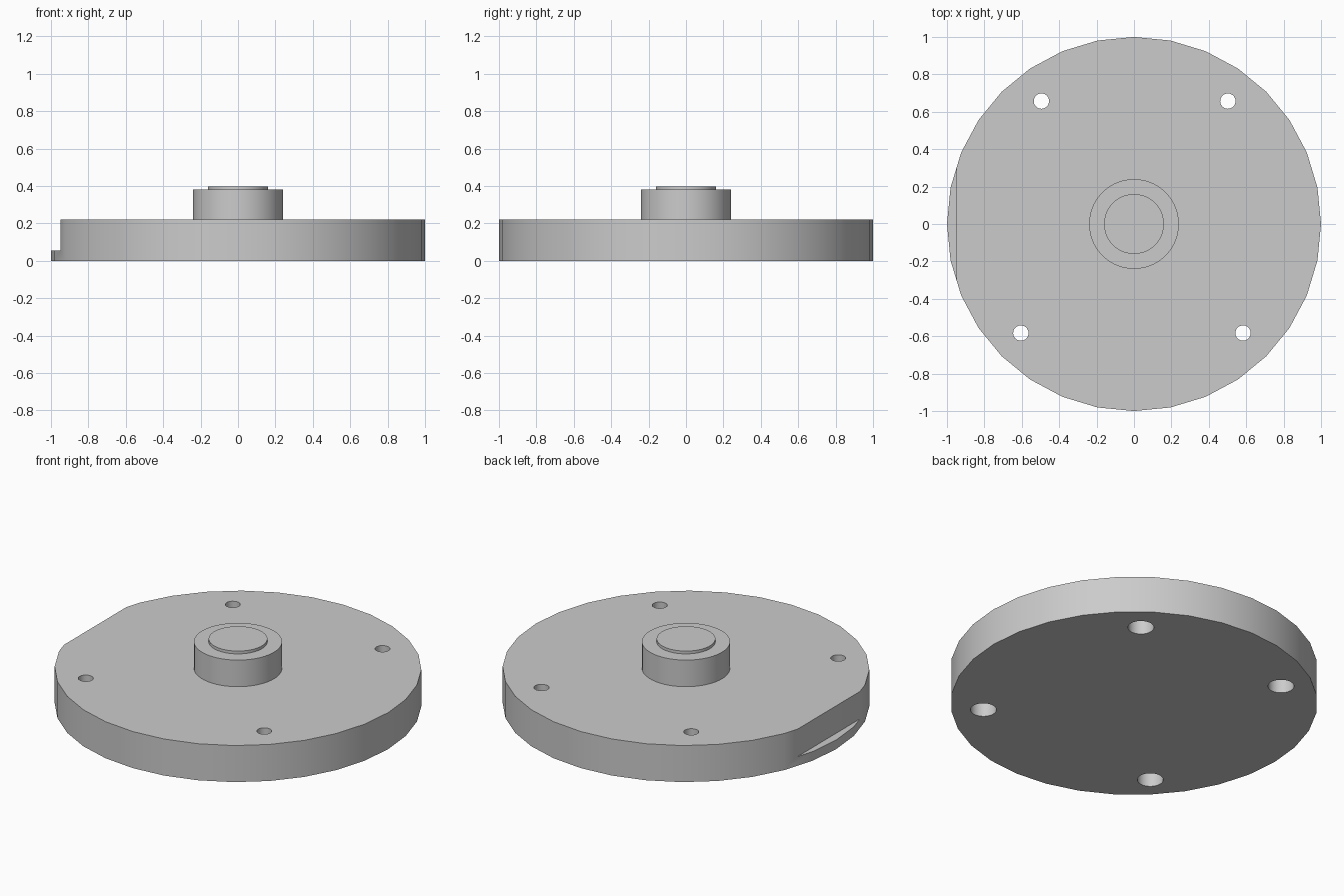
import bpy
import math

if "Cube" in bpy.data.objects:
    bpy.data.objects.remove(bpy.data.objects["Cube"])

# Single grey finish
grey = bpy.data.materials.new("grey")
grey.diffuse_color = (0.6, 0.6, 0.6, 1.0)
grey.use_nodes = True
grey.node_tree.nodes["Principled BSDF"].inputs["Base Color"].default_value = grey.diffuse_color


def cylinder(name, radius, z0, z1, sides, x=0.0, y=0.0):
    bpy.ops.mesh.primitive_cylinder_add(
        vertices=sides, radius=radius, depth=z1 - z0,
        location=(x, y, (z0 + z1) / 2))
    ob = bpy.context.object
    ob.name = name
    ob.data.materials.append(grey)
    return ob


def cut(target, cutter):
    mod = target.modifiers.new(cutter.name, 'BOOLEAN')
    mod.operation = 'DIFFERENCE'
    mod.solver = 'EXACT'
    mod.object = cutter
    bpy.context.view_layer.objects.active = target
    bpy.ops.object.modifier_apply(modifier=mod.name)
    bpy.data.objects.remove(cutter, do_unlink=True)


def smooth(ob):
    bpy.ops.object.select_all(action='DESELECT')
    ob.select_set(True)
    bpy.context.view_layer.objects.active = ob
    bpy.ops.object.shade_smooth_by_angle(angle=math.radians(30))


# Round base plate
base = cylinder("base_plate", 1.0, 0.0, 0.22, 32)

# Flat on the left rim, leaving a thin ledge at the bottom
bpy.ops.mesh.primitive_cube_add(size=1, location=(-1.2, 0, 0.305))
flat = bpy.context.object
flat.name = "flat_cutter"
flat.scale = (0.5, 2.0, 0.5)
flat.data.materials.append(grey)
cut(base, flat)

# Screw holes, widened from below for the screw heads
for x, y in ((-0.495, 0.657), (0.502, 0.657), (-0.605, -0.583), (0.583, -0.583)):
    cut(base, cylinder("hole_cutter", 0.041, -0.1, 0.4, 32, x, y))
    cut(base, cylinder("head_cutter", 0.071, -0.1, 0.12, 32, x, y))

# Central hub and its raised cap
hub = cylinder("hub", 0.24, 0.22, 0.38, 64)
cap = cylinder("hub_cap", 0.16, 0.38, 0.397, 64)

for part in (base, hub, cap):
    smooth(part)
